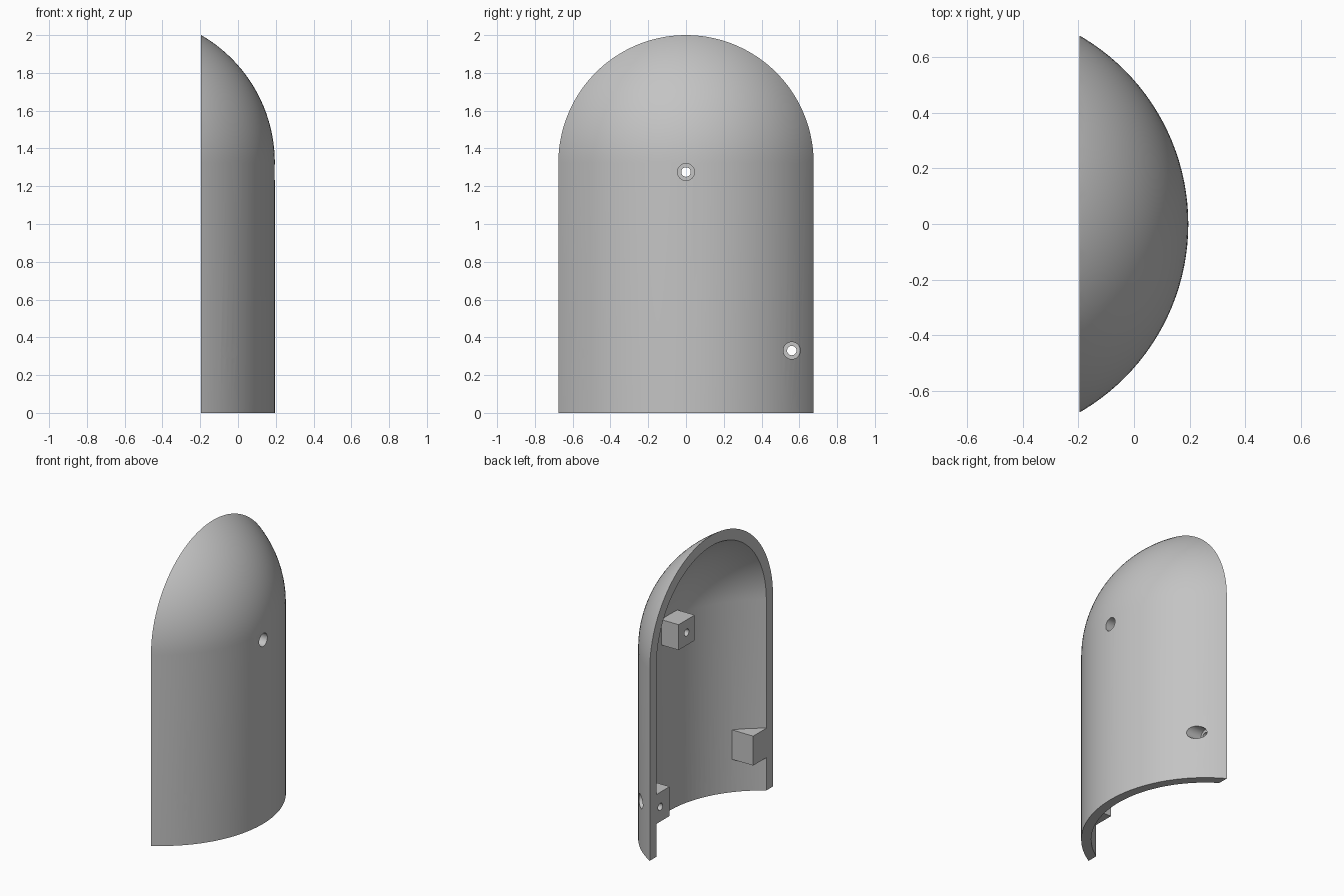
import bpy, bmesh, math
from mathutils import Vector

cube = bpy.data.objects.get("Cube")
if cube:
    bpy.data.objects.remove(cube)

AXIS_X = -0.586      # axis of the round-topped cylinder
DOME_Z = 1.324       # where the dome starts
OUTER_R, INNER_R = 0.781, 0.718
CUT_X = -0.195       # flat open side


def make_object(name, bm):
    bmesh.ops.recalc_face_normals(bm, faces=bm.faces)
    mesh = bpy.data.meshes.new(name)
    bm.to_mesh(mesh)
    bm.free()
    obj = bpy.data.objects.new(name, mesh)
    bpy.context.collection.objects.link(obj)
    return obj


def capsule(name, radius, bottom, cut):
    """Domed cylinder, sliced by the plane x = cut."""
    bm = bmesh.new()
    steps = 32
    profile = [(0, bottom), (radius, bottom)]
    for i in range(steps + 1):
        a = math.pi / 2 * i / steps
        profile.append((radius * math.cos(a), DOME_Z + radius * math.sin(a)))
    verts = [bm.verts.new((AXIS_X + r, 0, z)) for r, z in profile]
    edges = [bm.edges.new(pair) for pair in zip(verts, verts[1:])]
    bmesh.ops.spin(bm, geom=verts + edges, cent=(AXIS_X, 0, 0), axis=(0, 0, 1),
                   angle=math.tau, steps=128, use_duplicate=False)
    bmesh.ops.remove_doubles(bm, verts=bm.verts, dist=0.0005)
    bmesh.ops.bisect_plane(bm, geom=bm.verts[:] + bm.edges[:] + bm.faces[:],
                           plane_co=(cut, 0, 0), plane_no=(1, 0, 0), clear_inner=True)
    bmesh.ops.holes_fill(bm, edges=[e for e in bm.edges if e.is_boundary], sides=0)
    return make_object(name, bm)


def box(name, low, high):
    bm = bmesh.new()
    bmesh.ops.create_cube(bm, size=1)
    low, high = Vector(low), Vector(high)
    bmesh.ops.scale(bm, vec=high - low, verts=bm.verts)
    bmesh.ops.translate(bm, vec=(low + high) / 2, verts=bm.verts)
    return make_object(name, bm)


def drill(name, radius, start, end, y, z):
    """Cylinder along x."""
    bm = bmesh.new()
    bmesh.ops.create_cone(bm, cap_ends=True, segments=32, radius1=radius,
                          radius2=radius, depth=end - start)
    for v in bm.verts:
        v.co = ((start + end) / 2 + v.co.z, y + v.co.x, z + v.co.y)
    return make_object(name, bm)


def subtract(target, cutter):
    mod = target.modifiers.new("cut", 'BOOLEAN')
    mod.operation, mod.solver, mod.object = 'DIFFERENCE', 'EXACT', cutter
    bpy.context.view_layer.objects.active = target
    bpy.ops.object.modifier_apply(modifier=mod.name)
    bpy.data.objects.remove(cutter)


shell = capsule("shell_cover", OUTER_R, 0, CUT_X)
cavity = capsule("cavity", INNER_R, -0.3, CUT_X - 0.1)

# Screw bosses: y, z, half size, position of the boss face
bosses = [(0, 1.275, 0.088, -0.005),
          (-0.56, 0.33, 0.102, CUT_X),
          (0.56, 0.33, 0.102, CUT_X)]

# Leave the bosses standing inside the hollow
for y, z, half, face in bosses:
    start = face if face > CUT_X else CUT_X - 0.3
    subtract(cavity, box("boss", (start, y - half, z - half), (0.5, y + half, z + half)))
subtract(shell, cavity)

# Screw holes with wider recesses for the heads
for y, z, half, face in bosses:
    subtract(shell, drill("head_recess", 0.045, face + 0.08, 0.5, y, z))
    subtract(shell, drill("screw_hole", 0.025, face - 0.1, face + 0.1, y, z))

# Colour and shading
grey = bpy.data.materials.new("light_grey")
grey.use_nodes = True
colour = (0.55, 0.55, 0.55, 1)
grey.diffuse_color = colour
grey.node_tree.nodes["Principled BSDF"].inputs["Base Color"].default_value = colour
shell.data.materials.clear()
shell.data.materials.append(grey)
for poly in shell.data.polygons:
    poly.material_index = 0

bpy.ops.object.select_all(action='DESELECT')
shell.select_set(True)
bpy.context.view_layer.objects.active = shell
bpy.ops.object.shade_smooth_by_angle(angle=math.radians(30))
